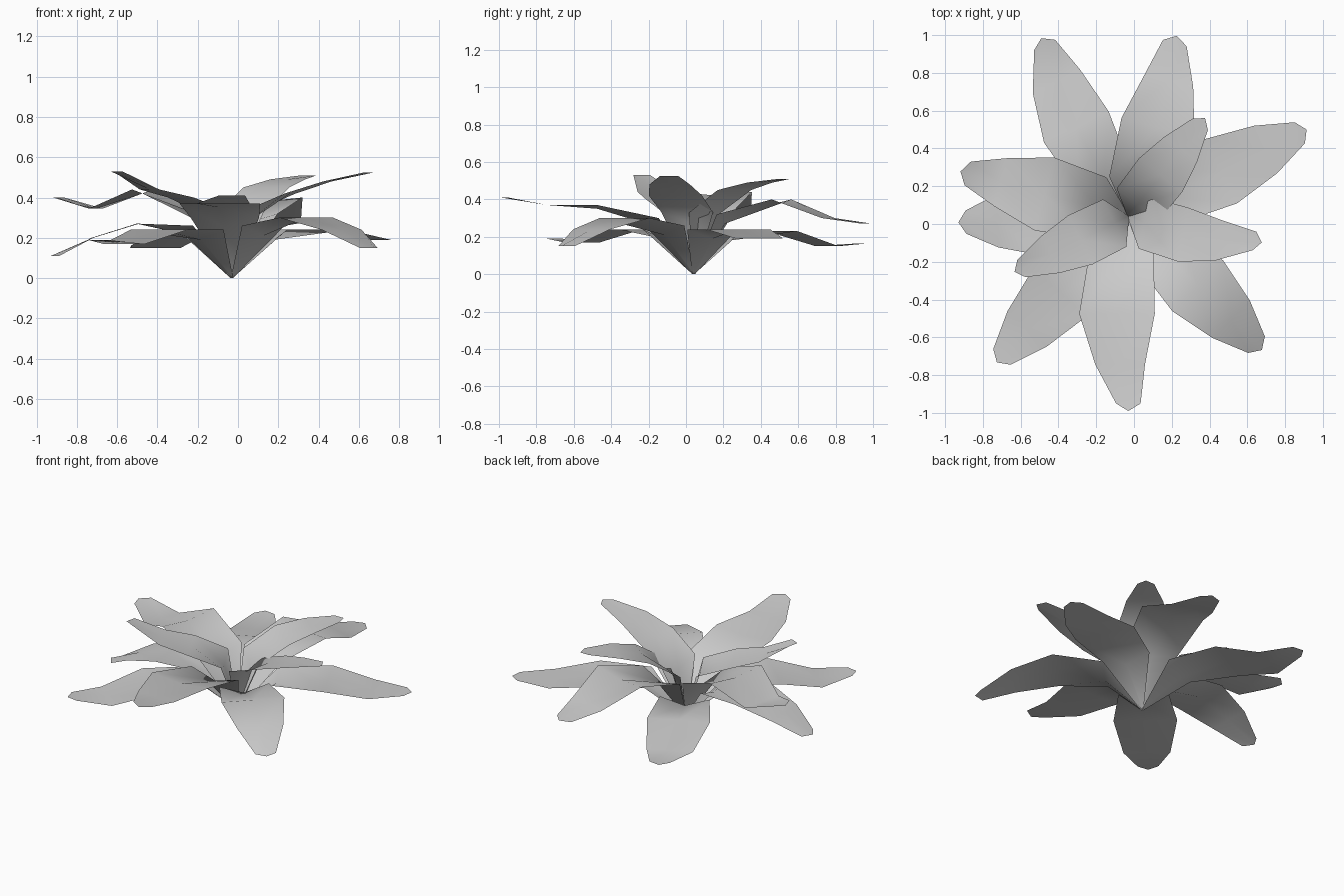
import bpy, bmesh, math
from mathutils import Vector

if "Cube" in bpy.data.objects:
    bpy.data.objects.remove(bpy.data.objects["Cube"])

ROOT = Vector((-0.03, 0.04, 0.0))

# Per tier: distance fractions of the rows, half widths, upward fold of the edges
TIERS = {
    "lower":  ([0.22, 0.52, 0.77, 1.0], [0.15, 0.19, 0.14, 0.062], [0.05, 0.0, 0.0, 0.0]),
    "middle": ([0.18, 0.50, 0.76, 1.0], [0.17, 0.20, 0.132, 0.065], [0.05, 0.02, 0.0, 0.0]),
    "upper":  ([0.12, 0.42, 0.68, 1.0], [0.14, 0.145, 0.11, 0.05], [0.05, 0.0, 0.0, 0.0]),
}

# tier, azimuth, length, sideways bend, midrib heights of the four rows
LEAVES = [
    ("lower", 116, 1.05, 0.04, (0.18, 0.23, 0.15, 0.165)),
    ("lower", 26, 1.05, 0.0, (0.19, 0.24, 0.19, 0.19)),
    ("lower", -45, 1.00, 0.0, (0.21, 0.30, 0.24, 0.15)),
    ("lower", 228, 1.04, 0.0, (0.19, 0.24, 0.17, 0.19)),
    ("lower", 182, 0.90, 0.0, (0.21, 0.27, 0.20, 0.11)),
    ("middle", 75, 0.99, -0.03, (0.27, 0.38, 0.30, 0.27)),
    ("middle", -90, 1.03, -0.06, (0.25, 0.35, 0.37, 0.41)),
    ("middle", 165, 0.92, 0.0, (0.28, 0.42, 0.345, 0.40)),
    ("upper", 52, 0.66, 0.0, (0.28, 0.45, 0.49, 0.51)),
    ("upper", -11, 0.72, -0.04, (0.28, 0.42, 0.48, 0.525)),
    ("upper", 206, 0.67, 0.0, (0.28, 0.40, 0.44, 0.53)),
]


def make_leaf(name, tier, azimuth, length, bend, heights):
    fractions, widths, folds = TIERS[tier]
    a = math.radians(azimuth)
    out = Vector((math.cos(a), math.sin(a), 0))
    side = Vector((-math.sin(a), math.cos(a), 0))
    bm = bmesh.new()
    # narrow root, then rows of left edge, midrib, right edge
    rows = [[bm.verts.new(ROOT + side * w) for w in (0.008, 0, -0.008)]]
    for i, (t, w, f, z) in enumerate(zip(fractions, widths, folds, heights)):
        mid = ROOT + out * (t * length) + side * (bend * 4 * t * (1 - t))
        mid.z = z
        pull = out * (0.04 if i == 3 else 0)     # blunt three-sided tip
        up = Vector((0, 0, f))
        rows.append([bm.verts.new(p) for p in
                     (mid + side * w - pull + up, mid, mid - side * w - pull + up)])
    for r0, r1 in zip(rows, rows[1:]):
        for k in range(2):
            bm.faces.new((r0[k], r0[k + 1], r1[k + 1], r1[k]))
    for face in bm.faces:
        face.smooth = True
    bm.normal_update()
    mesh = bpy.data.meshes.new(name)
    bm.to_mesh(mesh)
    bm.free()
    bpy.context.collection.objects.link(bpy.data.objects.new(name, mesh))


# Rosette of leaves
for n, leaf in enumerate(LEAVES, 1):
    make_leaf(f"{leaf[0]}_leaf_{n}", *leaf)
